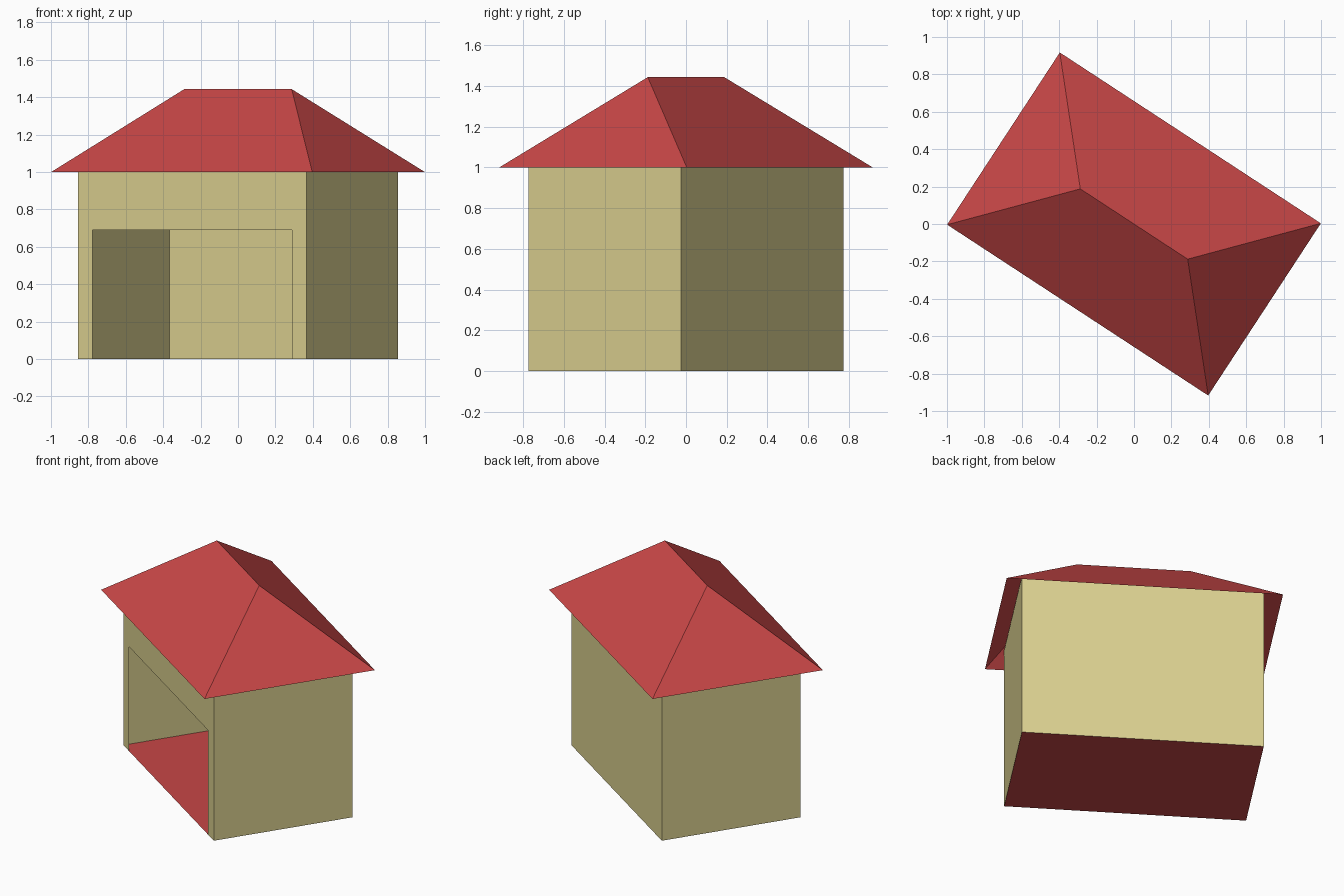
import bpy
import math

cube = bpy.data.objects.get("Cube")
if cube:
    bpy.data.objects.remove(cube, do_unlink=True)

TURN = math.radians(-33.2)      # the whole building is turned on its plot
WX, WY, WALL_TOP = 0.73, 0.448, 1.08
EX, EY, EAVE = 0.834, 0.55, 1.0
RIDGE_X, RIDGE_Z = 0.343, 1.443
DOOR_X, DOOR_Z = WX - 0.093, 0.69


def material(name, color):
    mat = bpy.data.materials.new(name)
    mat.use_nodes = True
    mat.diffuse_color = (*color, 1)
    bsdf = next(n for n in mat.node_tree.nodes if n.type == "BSDF_PRINCIPLED")
    bsdf.inputs["Base Color"].default_value = (*color, 1)
    return mat


def part(name, verts, faces, mat):
    mesh = bpy.data.meshes.new(name)
    mesh.from_pydata(verts, [], faces)
    mesh.materials.append(mat)
    obj = bpy.data.objects.new(name, mesh)
    obj.rotation_euler.z = TURN
    bpy.context.collection.objects.link(obj)
    return obj


def wall(name, start, end):
    (x0, y0), (x1, y1) = start, end
    verts = [(x0, y0, 0), (x1, y1, 0), (x1, y1, WALL_TOP), (x0, y0, WALL_TOP)]
    return part(name, verts, [(0, 1, 2, 3)], cream)


cream = material("cream wall", (0.708, 0.631, 0.279))
red = material("red roof", (0.578, 0.063, 0.063))

# Plain thin walls
wall("left_wall", (WX, -WY), (WX, WY))
wall("back_wall", (WX, WY), (-WX, WY))
wall("right_wall", (-WX, WY), (-WX, -WY))

# Front wall: one outline running around the wide opening
outline = [(-WX, 0), (-DOOR_X, 0), (-DOOR_X, DOOR_Z), (DOOR_X, DOOR_Z),
           (DOOR_X, 0), (WX, 0), (WX, WALL_TOP), (-WX, WALL_TOP)]
part("front_wall", [(x, -WY, z) for x, z in outline], [range(len(outline))], cream)

# Floor
part("floor", [(-WX, -WY, 0), (WX, -WY, 0), (WX, WY, 0), (-WX, WY, 0)],
     [(0, 1, 2, 3)], red)

# Hipped roof, open underneath
eaves = [(-EX, -EY, EAVE), (EX, -EY, EAVE), (EX, EY, EAVE), (-EX, EY, EAVE)]
ridge = [(-RIDGE_X, 0, RIDGE_Z), (RIDGE_X, 0, RIDGE_Z)]
part("hipped_roof", eaves + ridge,
     [(0, 1, 5, 4), (1, 2, 5), (2, 3, 4, 5), (3, 0, 4)], red)
